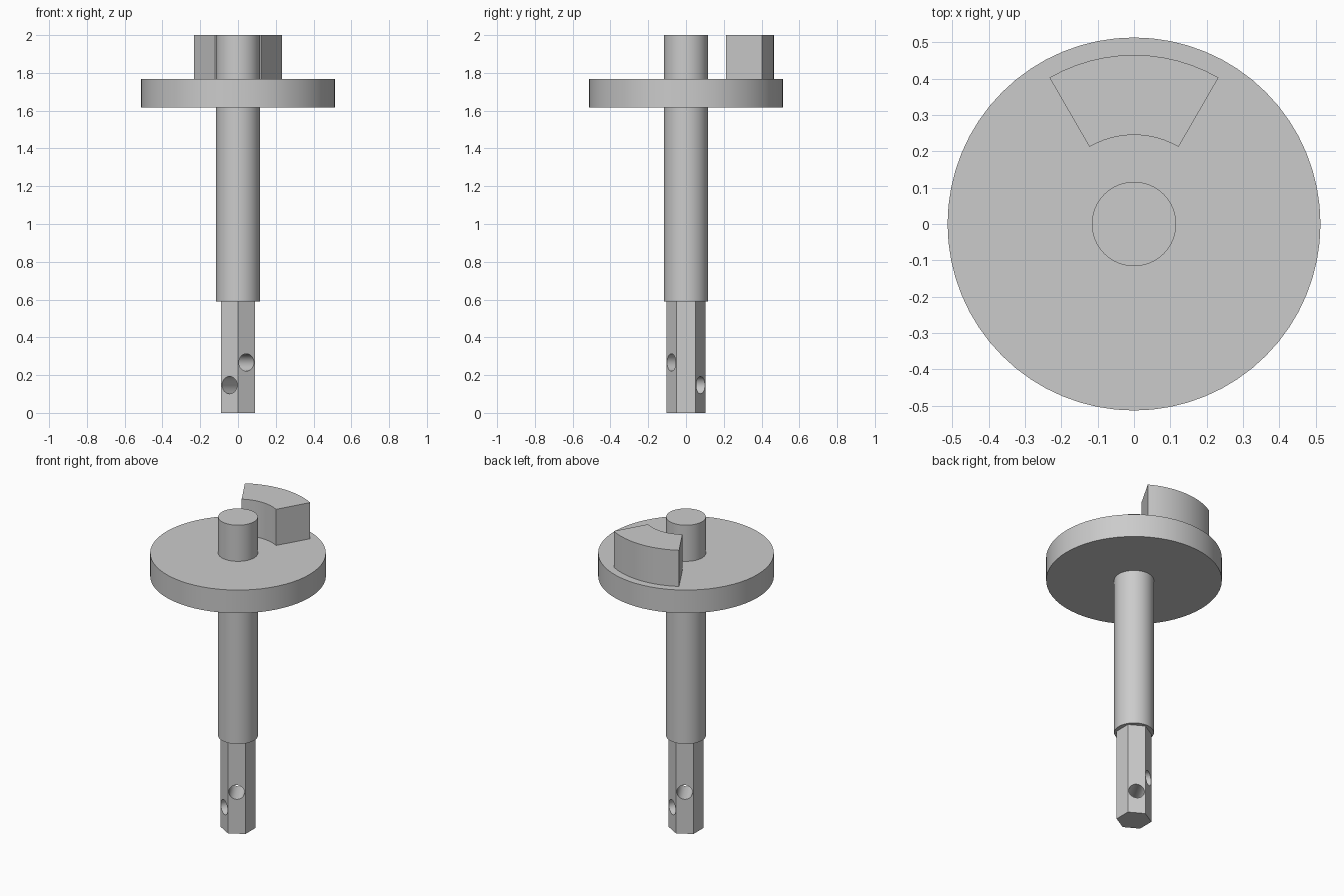
import bpy
import bmesh
from math import cos, sin, radians
from mathutils import Matrix

default = bpy.data.objects.get("Cube")
if default:
    bpy.data.objects.remove(default, do_unlink=True)

# Single plain metal colour
metal = bpy.data.materials.new("plain grey metal")
metal.use_nodes = True
grey = (0.6, 0.6, 0.6, 1.0)
metal.diffuse_color = grey
metal.node_tree.nodes["Principled BSDF"].inputs["Base Color"].default_value = grey


def add_object(name, bm):
    bmesh.ops.recalc_face_normals(bm, faces=bm.faces)
    mesh = bpy.data.meshes.new(name)
    bm.to_mesh(mesh)
    bm.free()
    mesh.materials.append(metal)
    obj = bpy.data.objects.new(name, mesh)
    bpy.context.collection.objects.link(obj)
    return obj


def shade(obj):
    bpy.ops.object.select_all(action="DESELECT")
    obj.select_set(True)
    bpy.context.view_layer.objects.active = obj
    bpy.ops.object.shade_smooth_by_angle(angle=radians(30))


def lathe(name, profile, steps=64):
    bm = bmesh.new()
    verts = [bm.verts.new((r, 0, z)) for r, z in profile]
    edges = [bm.edges.new(pair) for pair in zip(verts, verts[1:])]
    bmesh.ops.spin(bm, geom=verts + edges, cent=(0, 0, 0), axis=(0, 0, 1),
                   angle=radians(360), steps=steps)
    bmesh.ops.remove_doubles(bm, verts=bm.verts, dist=0.0001)
    return add_object(name, bm)


def prism(name, outline, bottom, top):
    bm = bmesh.new()
    base = bm.faces.new([bm.verts.new((x, y, bottom)) for x, y in outline])
    result = bmesh.ops.extrude_face_region(bm, geom=[base])
    raised = [v for v in result["geom"] if isinstance(v, bmesh.types.BMVert)]
    bmesh.ops.translate(bm, verts=raised, vec=(0, 0, top - bottom))
    return add_object(name, bm)


def arc(radius, start, end, steps):
    angles = [radians(start + (end - start) * i / steps) for i in range(steps + 1)]
    return [(radius * cos(a), radius * sin(a)) for a in angles]


# Round shaft with its disc flange and top stub
SHAFT, DISC = 0.116, 0.513
SHOULDER, DISC_LOW, DISC_HIGH, TOP = 0.59, 1.618, 1.767, 2.0
shaft = lathe("shaft_with_disc", [
    (0, SHOULDER), (SHAFT, SHOULDER), (SHAFT, DISC_LOW), (DISC, DISC_LOW),
    (DISC, DISC_HIGH), (SHAFT, DISC_HIGH), (SHAFT, TOP), (0, TOP)])

# Curved drive lug standing on the back of the disc
lug = prism("drive_lug", arc(0.465, 60, 120, 12) + arc(0.245, 120, 60, 12),
            DISC_HIGH - 0.005, TOP)

# Hexagonal end, corners pointing front and back
hex_end = prism("hex_end", arc(0.103, 30, 330, 5), 0, SHOULDER + 0.005)

# Two cross holes drilled through opposite flats
cutters = []
for angle, height in ((60, 0.147), (-60, 0.267)):
    bm = bmesh.new()
    bmesh.ops.create_cone(
        bm, cap_ends=True, segments=32, radius1=0.046, radius2=0.046, depth=0.4,
        matrix=Matrix.Translation((0, 0, height))
        @ Matrix.Rotation(radians(angle), 4, "Z")
        @ Matrix.Rotation(radians(90), 4, "Y"))
    cutter = add_object("hole_cutter", bm)
    cutter.hide_render = True
    drill = hex_end.modifiers.new("cross hole", "BOOLEAN")
    drill.operation = "DIFFERENCE"
    drill.solver = "EXACT"
    drill.object = cutter
    cutters.append(cutter)

# Bake the holes and discard the cutters
depsgraph = bpy.context.evaluated_depsgraph_get()
drilled = bpy.data.meshes.new_from_object(hex_end.evaluated_get(depsgraph))
hex_end.modifiers.clear()
hex_end.data = drilled
for cutter in cutters:
    bpy.data.objects.remove(cutter, do_unlink=True)

for part in (shaft, lug, hex_end):
    shade(part)
